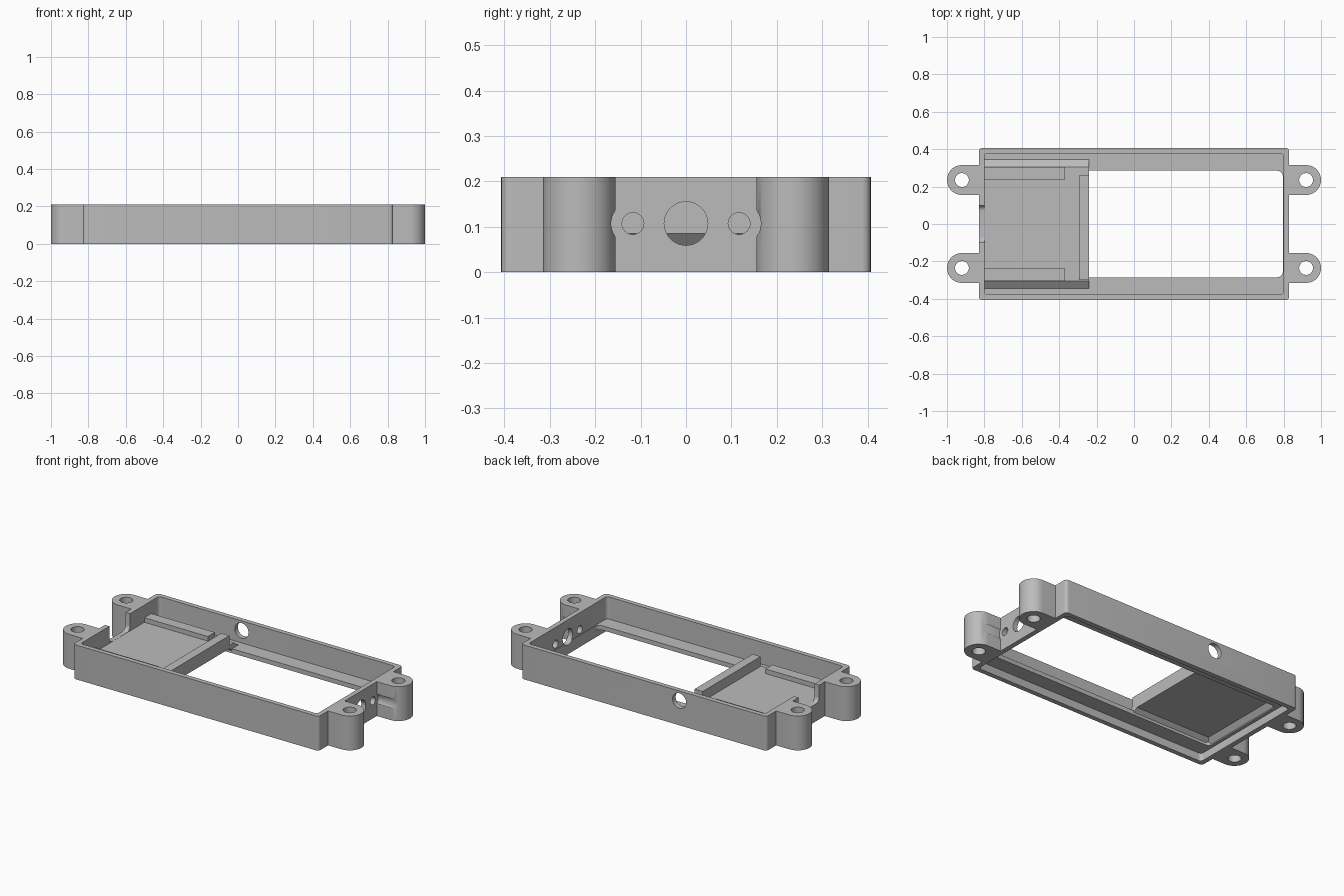
import bpy, bmesh
from math import sin, cos, pi, radians

if "Cube" in bpy.data.objects:
    bpy.data.objects.remove(bpy.data.objects["Cube"], do_unlink=True)

grey = bpy.data.materials.new("plain grey")
grey.use_nodes = True
grey.diffuse_color = (0.5, 0.5, 0.5, 1)
grey.node_tree.nodes["Principled BSDF"].inputs["Base Color"].default_value = (0.5, 0.5, 0.5, 1)

AXES = {"x": lambda a, b, t: (t, a, b),
        "y": lambda a, b, t: (a, t, b),
        "z": lambda a, b, t: (a, b, t)}


def prism(name, points, axis, start, end):
    """Extrude a closed outline along an axis."""
    place = AXES[axis]
    bm = bmesh.new()
    low = [bm.verts.new(place(a, b, start)) for a, b in points]
    high = [bm.verts.new(place(a, b, end)) for a, b in points]
    bm.faces.new(low)
    bm.faces.new(high)
    n = len(points)
    for i in range(n):
        j = (i + 1) % n
        bm.faces.new((low[i], low[j], high[j], high[i]))
    bmesh.ops.recalc_face_normals(bm, faces=bm.faces)
    mesh = bpy.data.meshes.new(name)
    bm.to_mesh(mesh)
    bm.free()
    mesh.materials.append(grey)
    obj = bpy.data.objects.new(name, mesh)
    bpy.context.collection.objects.link(obj)
    return obj


def arc(cx, cy, r, first, last, steps):
    return [(cx + r * cos(radians(first + (last - first) * i / steps)),
             cy + r * sin(radians(first + (last - first) * i / steps)))
            for i in range(steps + 1)]


def circle(cx, cy, r):
    return arc(cx, cy, r, 0, 360, 40)[:-1]


def rounded(x0, x1, y0, y1, r):
    return (arc(x1 - r, y1 - r, r, 0, 90, 6) + arc(x0 + r, y1 - r, r, 90, 180, 6)
            + arc(x0 + r, y0 + r, r, 180, 270, 6) + arc(x1 - r, y0 + r, r, 270, 360, 6))


def combine(target, tool, operation):
    """Apply a boolean and discard the tool."""
    mod = target.modifiers.new("boolean", "BOOLEAN")
    mod.operation = operation
    mod.solver = "EXACT"
    mod.object = tool
    bpy.context.view_layer.objects.active = target
    bpy.ops.object.modifier_apply(modifier=mod.name)
    bpy.data.objects.remove(tool, do_unlink=True)


HEIGHT = 0.21
PORT_Z = 0.107
LEDGE = 0.075

# Outer frame with four mounting ears
frame = prism("frame", rounded(-0.83, 0.83, -0.407, 0.407, 0.02), "z", 0, HEIGHT)
corners = [(sx, sy) for sx in (-1, 1) for sy in (-1, 1)]
for sx, sy in corners:
    tip = arc(0.92, sy * 0.235, 0.08, -90, 90, 24)
    outline = [(0.81, sy * 0.235 - 0.08)] + tip + [(0.81, sy * 0.235 + 0.08)]
    ear = prism("ear", [(sx * x, y) for x, y in outline], "z", 0, HEIGHT)
    combine(frame, ear, "UNION")

# Upper cavity, lower recess and the open window between the ledges
cavity = rounded(-0.8, 0.8, -0.378, 0.378, 0.02)
combine(frame, prism("cavity", cavity, "z", LEDGE, 0.4), "DIFFERENCE")
combine(frame, prism("recess", cavity, "z", -0.2, 0.048), "DIFFERENCE")
window = rounded(-0.78, 0.796, -0.285, 0.285, 0.03)
combine(frame, prism("window", window, "z", -0.1, 0.3), "DIFFERENCE")

# Screw holes through the ears
for sx, sy in corners:
    hole = prism("screw_hole", circle(sx * 0.92, sy * 0.235, 0.037), "z", -0.1, 0.4)
    combine(frame, hole, "DIFFERENCE")

# Port and two fixing holes with head clearance in the right end wall
combine(frame, prism("port", circle(0, PORT_Z, 0.048), "x", 0.7, 0.95), "DIFFERENCE")
for side in (-1, 1):
    y = side * 0.117
    combine(frame, prism("clearance", circle(y, PORT_Z, 0.048), "x", 0.831, 1.2), "DIFFERENCE")
    combine(frame, prism("fixing", circle(y, PORT_Z, 0.024), "x", 0.7, 0.95), "DIFFERENCE")

# Round hole in the back wall
combine(frame, prism("cable_hole", circle(-0.24, 0.15, 0.046), "y", 0.3, 0.6), "DIFFERENCE")

# Notch with rounded lower corners in the opposite end wall
notch = rounded(-0.1, 0.1, 0.106, 0.4, 0.03)
combine(frame, prism("notch", notch, "x", -0.95, -0.79), "DIFFERENCE")

# Raised tray with sloping sides, hollow underneath
half = [(0.26, 0.085), (0.29, 0.06), (0.352, 0.06), (0.352, 0.07), (0.305, 0.105)]
section = half + [(-y, z) for y, z in reversed(half)]
tray = prism("tray", section, "x", -0.805, -0.24)

# Sloped support under the tray at the end wall
support = prism("tray_support", [(-0.79, 0.055), (-0.78, 0.055), (-0.75, 0.09), (-0.79, 0.09)],
                "y", -0.28, 0.28)

# Two side rails and the cross bar on the tray
rails = []
for name, side in (("back_rail", 1), ("front_rail", -1)):
    y0, y1 = sorted((side * 0.238, side * 0.305))
    rails.append(prism(name, [(y0, 0.1), (y1, 0.1), (y1, 0.133), (y0, 0.133)],
                       "x", -0.802, -0.37))
bar = prism("cross_bar", [(-0.295, 0.09), (-0.24, 0.09), (-0.24, 0.165), (-0.295, 0.165)],
            "y", -0.3, 0.26)

# Keep edges crisp and curved walls smooth
bpy.ops.object.select_all(action="DESELECT")
for obj in [frame, tray, support, bar] + rails:
    obj.select_set(True)
bpy.context.view_layer.objects.active = frame
bpy.ops.object.shade_smooth_by_angle(angle=radians(30))
